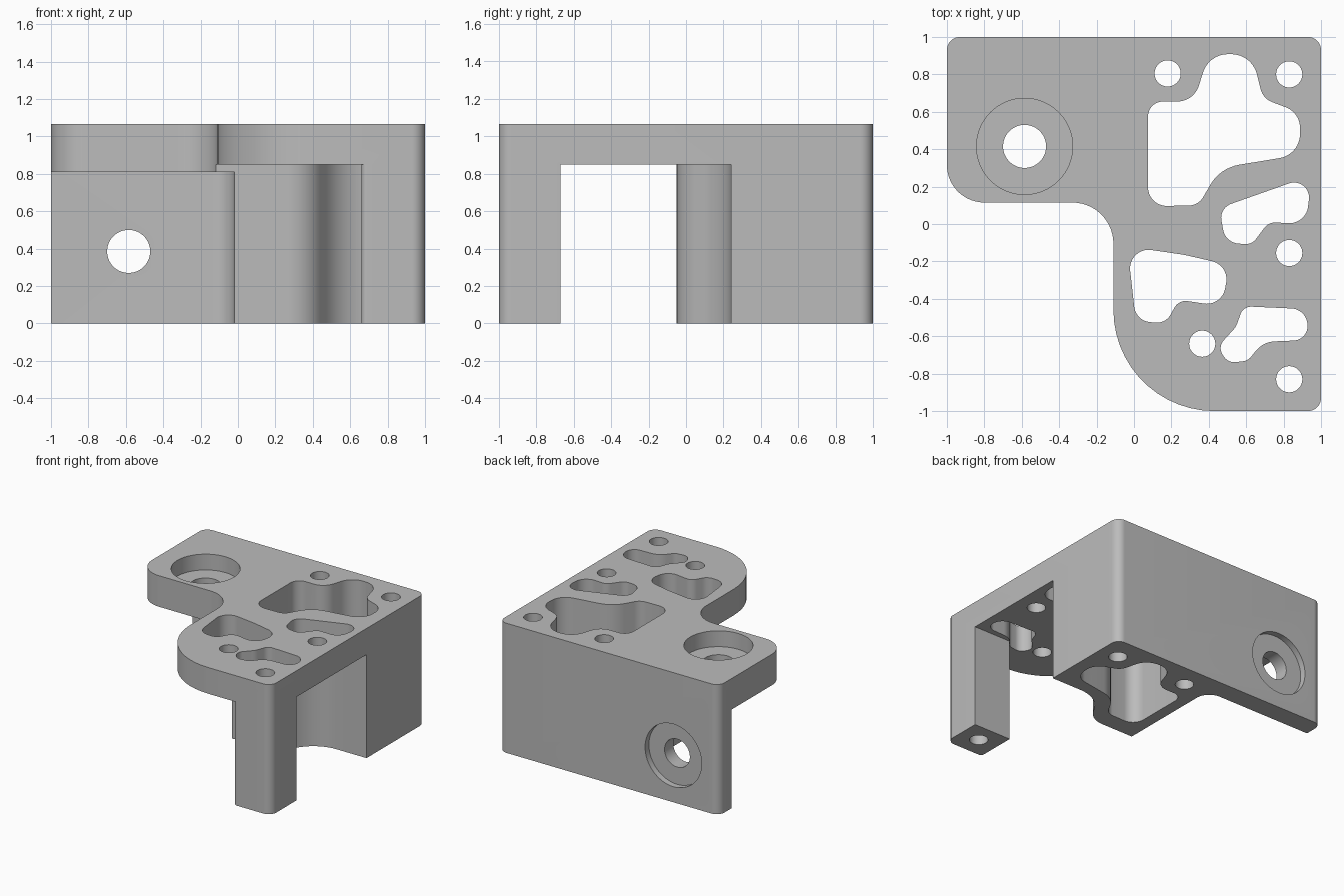
import bpy, bmesh, math
from mathutils import Vector, Matrix

cube = bpy.data.objects.get("Cube")
if cube:
    bpy.data.objects.remove(cube, do_unlink=True)

grey = bpy.data.materials.new("plain grey")
grey.use_nodes = True
grey.diffuse_color = (0.5, 0.5, 0.5, 1)
grey.node_tree.nodes["Principled BSDF"].inputs["Base Color"].default_value = (0.5, 0.5, 0.5, 1)


def rounded(corners):
    """Turn (x, y, radius) corners into a polygon with filleted corners."""
    out, n = [], len(corners)
    for i, (x, y, r) in enumerate(corners):
        p = Vector((x, y))
        to_a = Vector(corners[i - 1][:2]) - p
        to_b = Vector(corners[(i + 1) % n][:2]) - p
        if r == 0:
            out.append(p)
            continue
        half = to_a.angle(to_b) / 2
        t = min(r / math.tan(half), 0.49 * to_a.length, 0.49 * to_b.length)
        r = t * math.tan(half)
        a, b = to_a.normalized(), to_b.normalized()
        centre = p + (a + b).normalized() * (r / math.sin(half))
        start, end = p + a * t - centre, p + b * t - centre
        sweep = math.pi - 2 * half
        if start.x * end.y - start.y * end.x < 0:
            sweep = -sweep
        steps = max(3, math.ceil(abs(sweep) / math.radians(7)))
        for k in range(steps + 1):
            out.append(centre + Matrix.Rotation(sweep * k / steps, 2) @ start)
    return out


def circle(x, y, r, n=64):
    return [Vector((x + r * math.cos(math.tau * k / n), y + r * math.sin(math.tau * k / n)))
            for k in range(n)]


def prism(bm, points, z0, z1, turn=None):
    """Extrude a flat polygon from z0 to z1 and return its top face."""
    m = turn or Matrix.Identity(4)
    low = [bm.verts.new(m @ Vector((p.x, p.y, z0))) for p in points]
    high = [bm.verts.new(m @ Vector((p.x, p.y, z1))) for p in points]
    bm.faces.new(low[::-1])
    top = bm.faces.new(high)
    for i in range(len(points)):
        j = (i + 1) % len(points)
        bm.faces.new((low[i], low[j], high[j], high[i]))
    return top


def finish(bm, name):
    bmesh.ops.recalc_face_normals(bm, faces=bm.faces)
    mesh = bpy.data.meshes.new(name)
    bm.to_mesh(mesh)
    bm.free()
    mesh.materials.append(grey)
    ob = bpy.data.objects.new(name, mesh)
    bpy.context.collection.objects.link(ob)
    return ob


# Main block: full outline with a chamfered top rim
HEIGHT = 1.065
bm = bmesh.new()
outline = rounded([(-1, 1, 0.07), (-1, 0.115, 0.2), (-0.11, 0.115, 0.22),
                   (-0.11, -1, 0.54), (1, -1, 0.07), (1, 1, 0.07)])
top = prism(bm, outline, 0, HEIGHT)
bmesh.ops.bevel(bm, geom=list(top.edges), offset=0.035, segments=1, affect='EDGES')
bracket = finish(bm, "corner_bracket")


def cut(name, shapes):
    """Subtract a set of separate prisms from the bracket."""
    tool = bmesh.new()
    for shape in shapes:
        prism(tool, *shape)
    cutter = finish(tool, name)
    cutter.hide_render = True
    mod = bracket.modifiers.new(name, 'BOOLEAN')
    mod.operation = 'DIFFERENCE'
    mod.solver = 'EXACT'
    mod.object = cutter
    bpy.context.view_layer.objects.active = bracket
    bpy.ops.object.modifier_apply(modifier=name)
    bpy.data.objects.remove(cutter, do_unlink=True)


# Space under the front lobe, leaving the corner leg and the curved rear body
cut("lobe_undercut", [(rounded([
    (-1.5, -1.5, 0), (0.72, -1.5, 0), (0.72, -1, 0), (0.66, -1, 0.06), (0.66, -0.67, 0),
    (1.5, -0.67, 0), (1.5, 0.24, 0), (0.56, 0.24, 0.3), (0.38, -0.05, 0.2),
    (-1.5, -0.05, 0)]), -0.2, 0.85)])

# Space under the side wing, leaving the back wall
cut("wing_undercut", [(rounded([
    (-1.5, -0.4, 0), (-0.02, -0.4, 0), (-0.02, 0.835, 0.12), (-1.5, 0.835, 0)]), -0.2, 0.81)])

# Lightening pockets
pockets = [
    [(0.075, 0.095, 0.1), (0.345, 0.1, 0.09), (0.46, 0.3, 0.22), (0.885, 0.37, 0.13),
     (0.89, 0.595, 0.12), (0.69, 0.67, 0.1), (0.63, 0.908, 0.14), (0.4, 0.908, 0.14),
     (0.32, 0.655, 0.12), (0.075, 0.655, 0.08)],
    [(0.455, 0.085, 0.08), (0.49, -0.1, 0.1), (0.63, -0.11, 0.07), (0.72, 0.01, 0.07),
     (0.92, 0, 0.1), (0.95, 0.26, 0.1)],
    [(-0.035, -0.12, 0.1), (0.01, -0.52, 0.1), (0.17, -0.53, 0.08), (0.24, -0.405, 0.07),
     (0.47, -0.44, 0.1), (0.51, -0.22, 0.1), (0.27, -0.165, 0.3)],
    [(0.585, -0.44, 0.06), (0.92, -0.455, 0.09), (0.935, -0.62, 0.09), (0.69, -0.63, 0.15),
     (0.61, -0.73, 0.06), (0.5, -0.745, 0.07), (0.45, -0.655, 0.06), (0.545, -0.55, 0.1)],
]
shapes = [(rounded(p), -0.2, 1.3) for p in pockets]

# Five small bolt holes
for x, y in [(0.18, 0.805), (0.83, 0.8), (0.83, -0.155), (0.365, -0.64), (0.83, -0.83)]:
    shapes.append((circle(x, y, 0.07, 40), -0.2, 1.3))

# Large bores through the wing and the back wall, then their counterbores
to_back = Matrix.Rotation(-math.pi / 2, 4, 'X')
wing, wall = (-0.585, 0.415), (-0.585, -0.385)
shapes += [(circle(*wing, 0.115), 0.7, 1.3), (circle(*wall, 0.115), 0.7, 1.3, to_back)]
cut("pockets_and_holes", shapes)
cut("counterbores", [(circle(*wing, 0.257), 0.935, 1.3),
                     (circle(*wall, 0.257), 0.95, 1.3, to_back)])

# Smooth curved walls, crisp edges
bpy.ops.object.select_all(action='DESELECT')
bracket.select_set(True)
bpy.context.view_layer.objects.active = bracket
bpy.ops.object.shade_smooth_by_angle(angle=math.radians(30))
